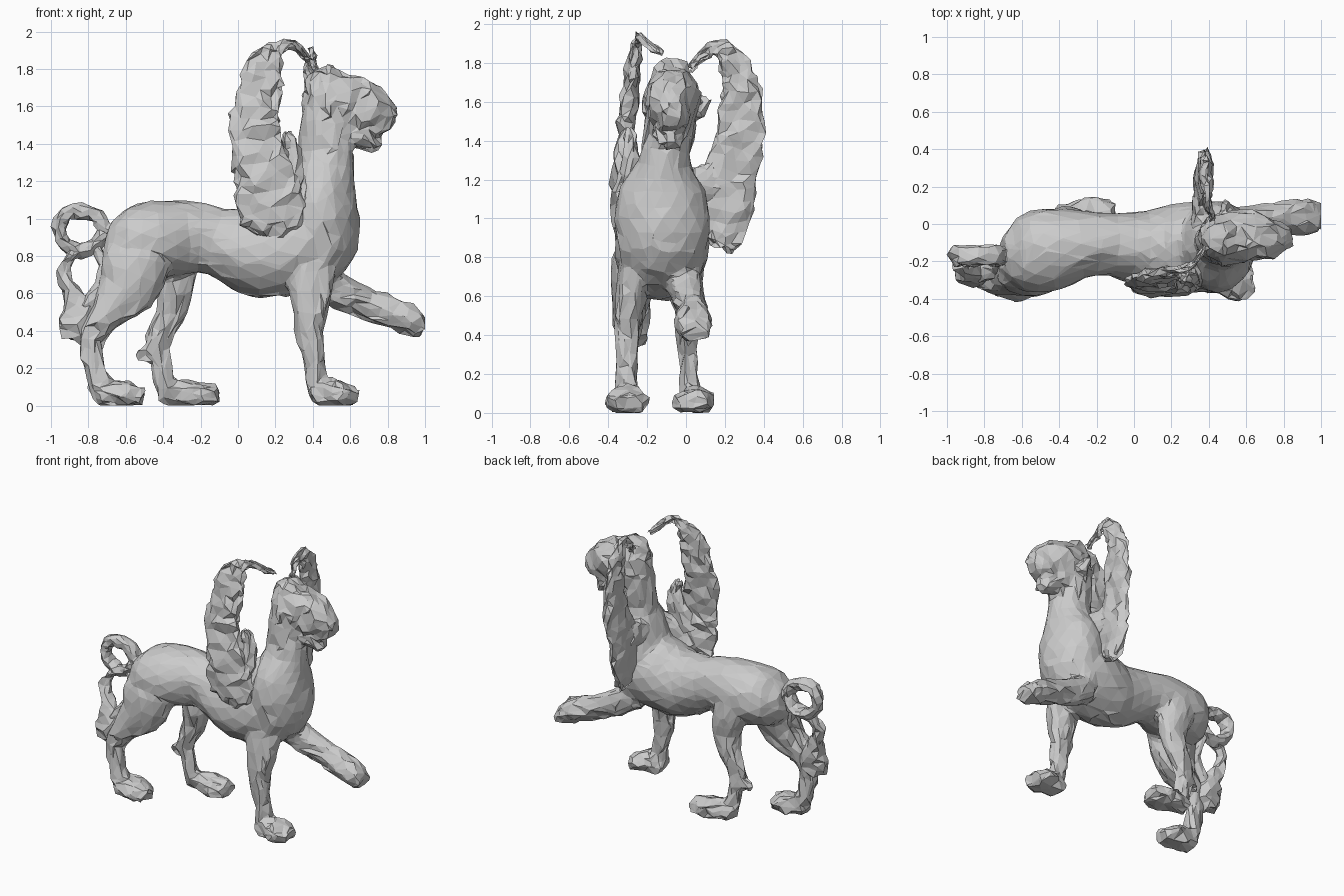
import bpy, bmesh, math, random
from mathutils import Vector

random.seed(4)
Y, X = Vector((0, 1, 0)), Vector((1, 0, 0))


def shake(amount):
    return Vector([random.uniform(-amount, amount) for _ in range(3)])


def loft(bm, st, ref=Y, n=12, jit=0.006, sub=2):
    """Closed skin through stations (x, y, z, half-size along ref, half-size across)."""
    pts = []
    for i in range(len(st) - 1):
        p = [st[max(i - 1, 0)], st[i], st[i + 1], st[min(i + 2, len(st) - 1)]]
        for k in range(sub):
            t = k / sub
            pts.append([0.5 * (2 * b + (c - a) * t + (2 * a - 5 * b + 4 * c - d) * t * t
                               + (3 * b - a - 3 * c + d) * t ** 3) for a, b, c, d in zip(*p)])
    pts.append(list(st[-1]))
    pos = [Vector(p[:3]) for p in pts]
    rings = []
    for i, p in enumerate(pts):
        tan = (pos[min(i + 1, len(pos) - 1)] - pos[max(i - 1, 0)]).normalized()
        u = (ref - tan * ref.dot(tan)).normalized()
        v = tan.cross(u)
        ring = []
        for k in range(n):
            a = 2 * math.pi * (k + 0.5 * (i % 2)) / n
            co = pos[i] + u * math.cos(a) * max(p[3], .006) + v * math.sin(a) * max(p[4], .006)
            co += shake(jit)
            co.z = max(co.z, 0)
            ring.append(bm.verts.new(co))
        rings.append(ring)
    faces = [bm.faces.new(rings[0][::-1]), bm.faces.new(rings[-1])]
    for a, b in zip(rings, rings[1:]):
        for k in range(n):
            faces.append(bm.faces.new((a[k], a[(k + 1) % n], b[(k + 1) % n], b[k])))
    bmesh.ops.recalc_face_normals(bm, faces=faces)


def finish(bm, name):
    bmesh.ops.triangulate(bm, faces=bm.faces[:])
    me = bpy.data.meshes.new(name)
    bm.to_mesh(me)
    bm.free()
    ob = bpy.data.objects.new(name, me)
    bpy.context.collection.objects.link(ob)
    return ob


def paw(bm, x, y, length):
    loft(bm, [(x, y, .06, .06, .058), (x + length * .35, y, .068, .085, .068),
              (x + length * .7, y, .062, .115, .065), (x + length, y, .045, .075, .04)], jit=.012)


# Body: torso, chest, neck, head and legs fused into one skin
bm = bmesh.new()
# torso
loft(bm, [(-.7, -.16, .9, .09, .09), (-.61, -.16, .88, .2, .18), (-.45, -.14, .885, .225, .21),
          (-.28, -.11, .9, .18, .195), (-.12, -.11, .88, .17, .185), (.05, -.13, .83, .2, .225),
          (.2, -.13, .825, .235, .25), (.38, -.12, .88, .24, .25), (.52, -.12, .92, .19, .2),
          (.6, -.11, .95, .1, .12)], n=16)
# chest and neck
loft(bm, [(.40, -.12, .68, .19, .1), (.44, -.12, .85, .23, .19), (.44, -.12, 1.0, .245, .21),
          (.45, -.12, 1.15, .22, .18), (.47, -.11, 1.28, .14, .15), (.475, -.09, 1.42, .125, .145),
          (.49, -.08, 1.58, .135, .15), (.48, -.07, 1.7, .125, .125), (.44, -.07, 1.8, .07, .06)], n=16)
# head, chin and ears
loft(bm, [(.36, -.07, 1.62, .07, .12), (.45, -.07, 1.62, .12, .17), (.58, -.065, 1.605, .14, .175),
          (.68, -.07, 1.585, .125, .155), (.76, -.075, 1.555, .09, .125), (.83, -.08, 1.54, .05, .06)],
     n=12, jit=.015)
loft(bm, [(.58, -.08, 1.47, .1, .08), (.67, -.08, 1.44, .09, .07), (.75, -.08, 1.37, .05, .035)], n=8)
for y, d in ((-.17, -.03), (.05, .06)):
    loft(bm, [(.5, y, 1.53, .05, .05), (.48, y + d, 1.62, .02, .03)], ref=X, n=6)
# standing front leg
loft(bm, [(.39, -.25, .78, .09, .14), (.39, -.285, .6, .078, .11), (.385, -.3, .4, .065, .075),
          (.41, -.3, .22, .055, .058), (.43, -.3, .1, .06, .065), (.43, -.3, .03, .06, .05)], jit=.01)
paw(bm, .39, -.3, .25)
# raised front leg
loft(bm, [(.42, -.02, .69, .1, .1), (.55, .01, .61, .085, .095), (.7, .03, .54, .075, .08),
          (.85, .035, .49, .09, .085), (.93, .035, .455, .1, .075), (1.005, .04, .41, .075, .045)], jit=.01)
# near hind leg
loft(bm, [(-.52, -.2, .96, .1, .13), (-.54, -.25, .78, .13, .19), (-.6, -.28, .61, .105, .155),
          (-.72, -.3, .47, .075, .09), (-.785, -.3, .35, .055, .065), (-.77, -.31, .22, .05, .06),
          (-.74, -.31, .1, .055, .065), (-.72, -.31, .04, .05, .05)])
paw(bm, -.77, -.31, .26)
# far hind leg
loft(bm, [(-.42, -.03, .92, .11, .17), (-.35, .0, .74, .1, .125), (-.335, 0, .61, .08, .1),
          (-.365, .01, .48, .065, .085), (-.43, .01, .34, .05, .065), (-.41, .01, .22, .05, .055),
          (-.39, .02, .1, .05, .055), (-.37, .03, .04, .05, .05)])
paw(bm, -.41, .04, .31)
loft(bm, [(-.42, .01, .3, .04, .06), (-.54, .01, .27, .025, .03)], n=6)
body = finish(bm, "body")
mod = body.modifiers.new("fuse", 'REMESH')
mod.mode, mod.voxel_size = 'VOXEL', .018
mod = body.modifiers.new("soften", 'SMOOTH')
mod.factor, mod.iterations = .5, 2
mod = body.modifiers.new("facets", 'DECIMATE')
mod.ratio = .085
# Chiselled facets: rough legs and head, calmer torso
bm = bmesh.new()
bm.from_object(body, bpy.context.evaluated_depsgraph_get())
body.modifiers.clear()
for v in bm.verts:
    v.co += shake(.011 if v.co.z < .6 or v.co.z > 1.35 else .004)
    v.co.z = max(v.co.z, 0)
    v.co.x = min(v.co.x, 1)
bm.to_mesh(body.data)
bm.free()

# Near wing, swept up beside the shoulder with a thin tip reaching the head
bm = bmesh.new()
loft(bm, [(.2, -.31, .9, .03, .1), (.19, -.325, 1.0, .05, .175), (.16, -.335, 1.15, .05, .175),
          (.125, -.325, 1.3, .045, .155), (.09, -.31, 1.48, .04, .14), (.11, -.29, 1.65, .04, .12),
          (.145, -.27, 1.8, .03, .105), (.21, -.25, 1.9, .022, .05), (.29, -.24, 1.93, .012, .015),
          (.38, -.13, 1.85, .008, .015)], n=12, jit=.018, sub=3)
# shoulder feathers
loft(bm, [(.2, -.31, 1.1, .05, .12), (.27, -.29, 1.25, .05, .09), (.28, -.28, 1.38, .04, .05),
          (.26, -.29, 1.46, .02, .02)], jit=.012)
loft(bm, [(.22, -.29, .98, .06, .12), (.31, -.27, 1.12, .07, .1), (.36, -.22, 1.2, .05, .06),
          (.41, -.18, 1.22, .03, .03)], jit=.012)
finish(bm, "near_wing")

# Far wing, spread sideways
bm = bmesh.new()
loft(bm, [(.36, .19, .84, .02, .05), (.36, .205, .93, .03, .11), (.36, .21, 1.1, .035, .15),
          (.36, .235, 1.25, .035, .14), (.375, .28, 1.4, .03, .125), (.38, .288, 1.55, .03, .118),
          (.385, .275, 1.7, .03, .095), (.39, .23, 1.82, .025, .07), (.4, .16, 1.88, .02, .04),
          (.4, .08, 1.83, .012, .02), (.42, .02, 1.77, .012, .015)], ref=X, n=12, jit=.015, sub=3)
# wing root
loft(bm, [(.38, -.04, 1.18, .08, .1), (.37, .06, 1.17, .06, .1), (.36, .16, 1.2, .04, .1)], ref=X, jit=.01)
finish(bm, "far_wing")

# Tail: curled ring, hanging strand and tuft
bm = bmesh.new()
ring = [(-.64, .9), (-.715, .95), (-.75, 1.02), (-.84, 1.04), (-.92, 1.025), (-.955, .95), (-.92, .86),
        (-.84, .825), (-.76, .86), (-.71, .93)]
loft(bm, [(x, -.17, z, .055, .04) for x, z in ring], n=8, jit=.01)
loft(bm, [(-.83, -.18, .83, .04, .03), (-.9, -.19, .79, .04, .03), (-.935, -.21, .71, .04, .03),
          (-.9, -.23, .62, .05, .05), (-.86, -.25, .52, .07, .09), (-.86, -.26, .43, .07, .095),
          (-.89, -.26, .35, .05, .06)], n=8, jit=.014)
loft(bm, [(-.76, -.18, .86, .03, .03), (-.72, -.2, .75, .035, .03), (-.74, -.24, .64, .04, .035),
          (-.82, -.26, .52, .05, .05)], n=8, jit=.01)
finish(bm, "tail")
